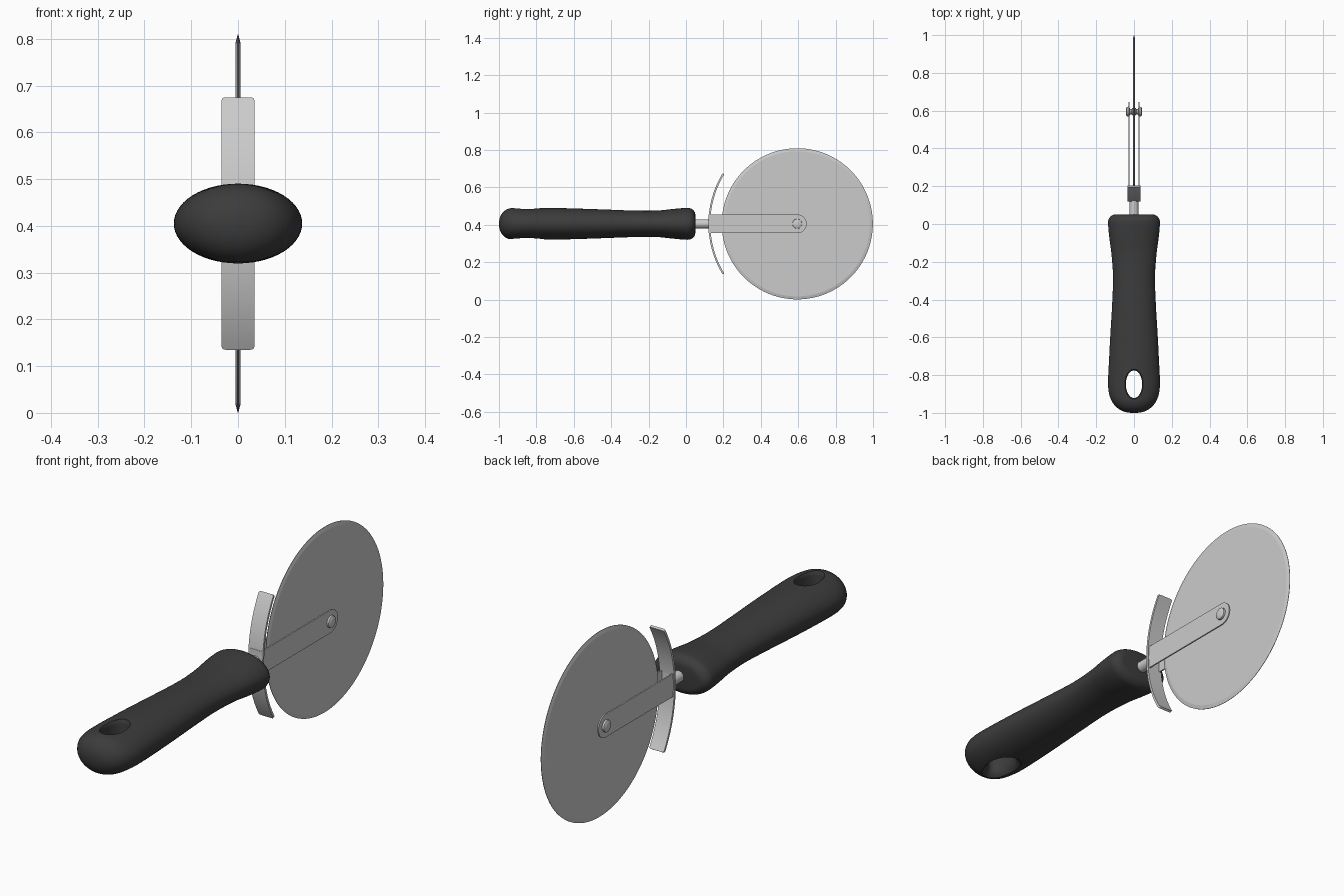
import bpy, bmesh
from math import sin, cos, pi, sqrt, asin

if "Cube" in bpy.data.objects:
    bpy.data.objects.remove(bpy.data.objects["Cube"])

CY, CZ = 0.595, 0.405          # wheel axle position
TAU = 2 * pi


def finish(name, bm, angle=0.6):
    bmesh.ops.recalc_face_normals(bm, faces=bm.faces)
    me = bpy.data.meshes.new(name)
    bm.to_mesh(me)
    bm.free()
    ob = bpy.data.objects.new(name, me)
    bpy.context.collection.objects.link(ob)
    smooth(ob, angle)
    return ob


def smooth(ob, angle=0.6):
    bpy.ops.object.select_all(action='DESELECT')
    ob.select_set(True)
    bpy.context.view_layer.objects.active = ob
    bpy.ops.object.shade_smooth_by_angle(angle=angle)


def loft(name, rings, angle=0.6):
    """Skin a list of equal-length closed rings and cap both ends."""
    bm = bmesh.new()
    vs = [[bm.verts.new(p) for p in r] for r in rings]
    n = len(vs[0])
    for a, b in zip(vs, vs[1:]):
        for i in range(n):
            j = (i + 1) % n
            bm.faces.new((a[i], a[j], b[j], b[i]))
    bm.faces.new(vs[0])
    bm.faces.new(vs[-1])
    return finish(name, bm, angle)


def turned(name, prof, n, angle=0.5):
    """Revolve (x, radius) pairs round the axle."""
    return loft(name, [[(x, CY + r * cos(TAU * i / n), CZ + r * sin(TAU * i / n))
                        for i in range(n)] for x, r in prof], angle)


def prism(name, outline, x0, x1, corner=0):
    """Extrude a (y, z) outline along x; optionally round the short end corners."""
    bm = bmesh.new()
    a, b = ([bm.verts.new((x, y, z)) for y, z in outline] for x in (x0, x1))
    n = len(outline)
    for i in range(n):
        j = (i + 1) % n
        bm.faces.new((a[i], a[j], b[j], b[i]))
    bm.faces.new(a)
    bm.faces.new(b)
    if corner:
        ends = [e for e in bm.edges if e.calc_length() < 0.012]
        bmesh.ops.bevel(bm, geom=ends, offset=corner, segments=4,
                        affect='EDGES', profile=0.5)
    return finish(name, bm)


# Handle: elliptical sections along y
KEYS = [(-1.0, .137, .085), (-.82, .137, .085), (-.72, .132, .085), (-.6, .126, .082),
        (-.45, .117, .077), (-.28, .111, .071), (-.15, .120, .071), (-.06, .132, .080),
        (0.0, .137, .085), (.05, .137, .085)]


def section(y):
    k = max(i for i in range(len(KEYS) - 1) if KEYS[i][0] <= y + 1e-9)
    p = [KEYS[min(max(k + d, 0), len(KEYS) - 1)] for d in (-1, 0, 1, 2)]
    t = (y - p[1][0]) / (p[2][0] - p[1][0])
    out = []
    for c in (1, 2):
        a, b, d, e = (q[c] for q in p)
        out.append(b + .5 * t * (d - a + t * (2*a - 5*b + 4*d - e + t * (3*(b - d) + e - a))))
    w, h = out
    # rounded butt, wider in plan than in profile
    u, v = max(0, (-.84 - y) / .16), max(0, (-.92 - y) / .08)
    w *= max(0.001, 1 - u ** 2.4) ** (1 / 2.4)
    h *= max(0.001, 1 - v ** 2.2) ** (1 / 2.2)
    # filleted front shoulder
    s = min(1, max(0, (y - .01) / .04))
    f = .038 * (1 - sqrt(1 - s * s))
    return w - f, h - f


ys = [-.84 - .16 * sin(pi / 2 * (1 - i / 16)) for i in range(16)]
ys += [-.84 + .85 * i / 40 for i in range(41)]
ys += [.01 + .04 * sin(pi / 2 * i / 8) for i in range(1, 9)]
rings = []
for y in ys:
    w, h = section(y)
    rings.append([(w * cos(TAU * i / 56), y, CZ + h * sin(TAU * i / 56)) for i in range(56)])
handle = loft("handle", rings, 0.7)

# Hanging hole, flared towards the underside
flare = [(.25, .09, .115), (.32, .075, .103), (.328, .062, .091), (.338, .052, .081),
         (.352, .045, .075), (.375, .043, .073), (.47, .043, .073), (.48, .045, .075),
         (.487, .050, .079), (.56, .06, .09)]
cutter = loft("hole_cutter", [[(a * cos(TAU * i / 40), -.848 + b * sin(TAU * i / 40), z)
                               for i in range(40)] for z, a, b in flare])
cut = handle.modifiers.new("hole", 'BOOLEAN')
cut.object, cut.operation, cut.solver = cutter, 'DIFFERENCE', 'EXACT'
bpy.context.view_layer.objects.active = handle
bpy.ops.object.modifier_apply(modifier="hole")
bpy.data.objects.remove(cutter)
smooth(handle, 0.7)
mat = bpy.data.materials.new("black_rubber")
mat.diffuse_color = (.045, .045, .045, 1)
mat.use_nodes = True
mat.node_tree.nodes["Principled BSDF"].inputs["Base Color"].default_value = mat.diffuse_color
handle.data.materials.clear()
handle.data.materials.append(mat)

# Shank between handle and bracket
loft("shank", [[(.024 * cos(TAU * i / 32), y, CZ + .024 * sin(TAU * i / 32))
                for i in range(32)] for y in (.03, .125)])

# Curved thumb guard
R, GY, N = .52, .64, 28
A = asin(.27 / R)
angs = [-A + 2 * A * i / N for i in range(N + 1)]
arc = [(GY - R * cos(a), CZ + R * sin(a)) for a in angs]
arc += [(GY - (R - .01) * cos(a), CZ + (R - .01) * sin(a)) for a in reversed(angs)]
prism("thumb_guard", arc, -.035, .035, corner=.008)

# U bracket: back plate and two arms with round ends
prism("bracket_back", [(.121, CZ - .05), (.132, CZ - .05), (.132, CZ + .05), (.121, CZ + .05)],
      -.029, .029)
arm = [(.121, CZ + .05), (.121, CZ - .05)]
arm += [(CY + .05 * cos(-pi / 2 + pi * i / 24), CZ + .05 * sin(-pi / 2 + pi * i / 24))
        for i in range(25)]
for side, s in (("left", -1), ("right", 1)):
    prism("bracket_arm_" + side, arm, s * .024, s * .030)

# Cutting wheel with bevelled edge
turned("wheel", [(-.005, .02), (-.005, .388), (-.0008, .404), (.0008, .404),
                 (.005, .388), (.005, .02)], 128, 0.15)

# Axle rivet with domed heads and spacers
half = [(.043, .008), (.042, .018), (.038, .025), (.030, .026), (.024, .024), (.020, .014),
        (.012, .014), (.008, .02), (.004, .02)]
turned("axle_rivet", [(-x, r) for x, r in half] + half[::-1], 32)
